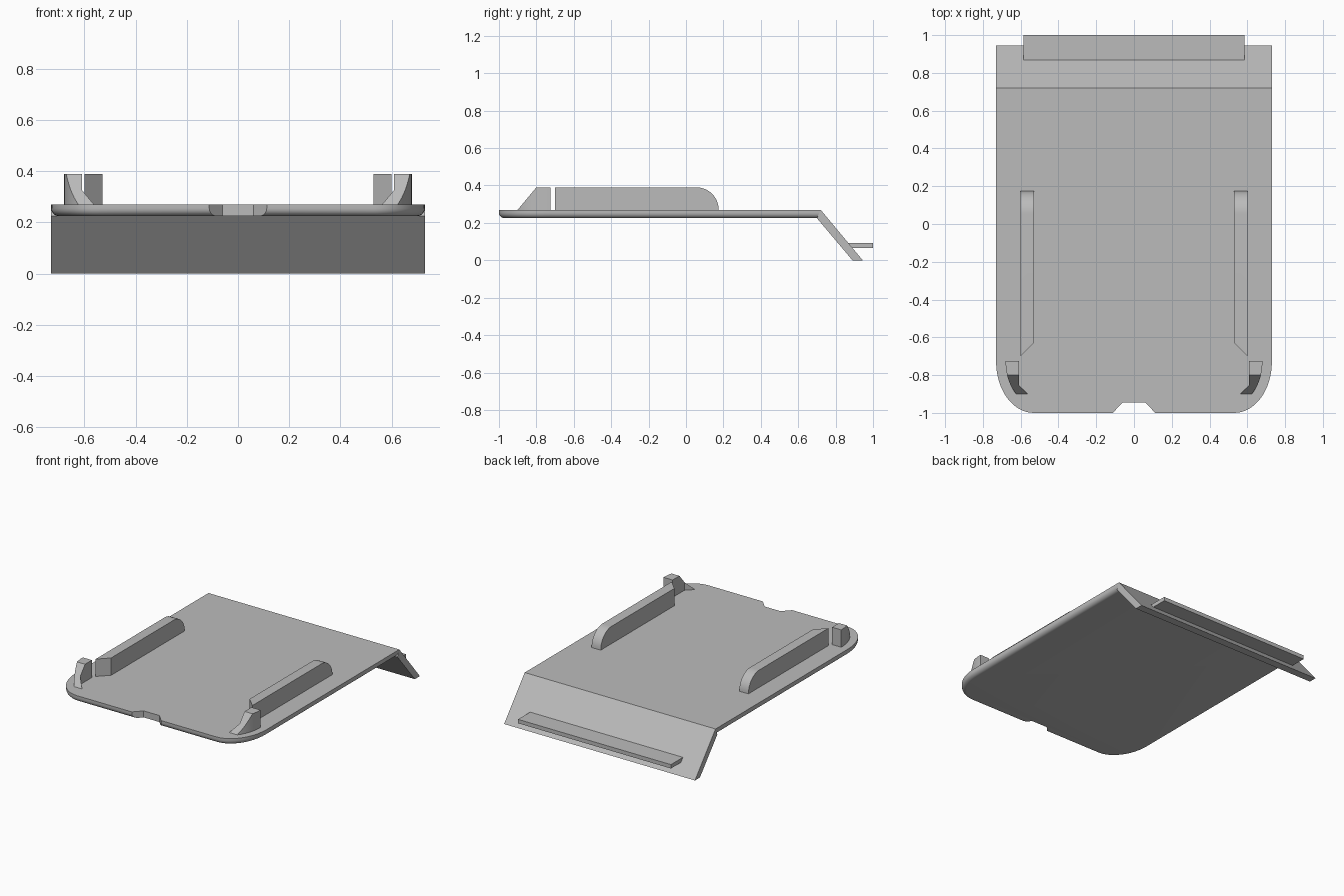
import bpy, bmesh
from math import sin, cos, pi, radians, sqrt
from mathutils import Vector

if "Cube" in bpy.data.objects:
    bpy.data.objects.remove(bpy.data.objects["Cube"], do_unlink=True)

grey = bpy.data.materials.new("plain grey")
grey.use_nodes = True
colour = (0.5, 0.5, 0.5, 1)
grey.diffuse_color = colour
grey.node_tree.nodes["Principled BSDF"].inputs["Base Color"].default_value = colour

BOTTOM, TOP, RAIL_TOP = 0.225, 0.27, 0.39
HALF, BEND = 0.73, 0.72


def prism(points, offset):
    """Extrude a closed 3D outline by an offset vector."""
    bm = bmesh.new()
    face = bm.faces.new([bm.verts.new(p) for p in points])
    new = bmesh.ops.extrude_face_region(bm, geom=[face])["geom"]
    bmesh.ops.translate(bm, vec=offset,
                        verts=[g for g in new if isinstance(g, bmesh.types.BMVert)])
    bmesh.ops.recalc_face_normals(bm, faces=bm.faces)
    return bm


def finish(bm, name):
    mesh = bpy.data.meshes.new(name)
    bm.to_mesh(mesh)
    bm.free()
    mesh.materials.append(grey)
    obj = bpy.data.objects.new(name, mesh)
    bpy.context.collection.objects.link(obj)
    return obj


def smooth(obj):
    bpy.ops.object.select_all(action='DESELECT')
    obj.select_set(True)
    bpy.context.view_layer.objects.active = obj
    bpy.ops.object.shade_smooth_by_angle(angle=radians(30))


def mirrored(bm, name):
    """Make the left part as built and the right part mirrored."""
    other = bm.copy()
    bmesh.ops.scale(other, vec=(-1, 1, 1), verts=other.verts)
    bmesh.ops.reverse_faces(other, faces=other.faces)
    for side, part in (("left", bm), ("right", other)):
        smooth(finish(part, side + "_" + name))


# Base plate with rounded front corners and softened lower rim
arc = [(0.53 + 0.2 * cos(a), -0.73 - 0.27 * sin(a))
       for a in (i * pi / 32 for i in range(17))]
outline = [(HALF, BEND)] + arc + [(-x, y) for x, y in reversed(arc)] + [(-HALF, BEND)]
bm = prism([(x, y, BOTTOM) for x, y in outline], (0, 0, TOP - BOTTOM))
for v in bm.verts:
    if v.co.y > 0.7 and v.co.z < TOP - 0.01:
        v.co.y = BEND - 0.02
rim = [e for e in bm.edges if all(v.co.z < TOP - 0.01 for v in e.verts)
       and not all(v.co.y > 0.6 for v in e.verts)]
bmesh.ops.bevel(bm, geom=rim, offset=0.03, segments=5, profile=0.5,
                affect='EDGES', clamp_overlap=True)
plate = finish(bm, "base_plate")

# Tapered notch in the front edge
notch = finish(prism([(x, y, 0.1) for x, y in
                      ((-0.16, -1.05), (0.16, -1.05), (0.06, -0.945), (-0.06, -0.945))],
                     (0, 0, 0.3)), "notch_cutter")
cut = plate.modifiers.new("notch", 'BOOLEAN')
cut.operation = 'DIFFERENCE'
cut.object = notch
notch.hide_render = True
bpy.context.view_layer.update()
plate_eval = plate.evaluated_get(bpy.context.evaluated_depsgraph_get())
plate_mesh = bpy.data.meshes.new_from_object(plate_eval)
plate.modifiers.clear()
plate.data = plate_mesh
bpy.data.objects.remove(notch, do_unlink=True)
smooth(plate)

# Sloping rear flap
finish(prism([(-HALF, y, z) for y, z in
              ((BEND, TOP), (0.945, 0), (0.89, 0), (BEND - 0.02, BOTTOM))],
             (2 * HALF, 0, 0)), "rear_flap")

# Ledge on the flap
finish(prism([(-0.585, y, z) for y, z in
              ((0.86, 0.065), (1, 0.065), (1, 0.092), (0.86, 0.092))],
             (1.17, 0, 0)), "rear_ledge")

# Side rails: rounded at the back, mitred at the front
R = RAIL_TOP - TOP
profile = [(-0.70, TOP), (-0.70, RAIL_TOP)]
profile += [(0.175 - R + R * sin(a), TOP + R * cos(a))
            for a in (i * pi / 24 for i in range(13))]
bm = prism([(0.53, y, z) for y, z in profile], (0.07, 0, 0))
for v in bm.verts:
    if v.co.x < 0.56 and v.co.y < -0.65:
        v.co.y = -0.63
mirrored(bm, "side_rail")

# Corner posts: curved outside, ramped toward the front
ys = [-0.725 - 0.175 * i / 8 for i in range(9)]
plan = [(0.61, ys[0])]
plan += [(0.53 + 0.15 * sqrt(1 - ((y + 0.725) / 0.225) ** 2), y) for y in ys]
plan += [(0.563, -0.9), (0.61, -0.853)]
bm = prism([(x, y, TOP) for x, y in plan], (0, 0, R))
bmesh.ops.bisect_plane(bm, geom=bm.verts[:] + bm.edges[:] + bm.faces[:],
                       plane_co=(0, -0.8, RAIL_TOP),
                       plane_no=Vector((0, -R, 0.1)).normalized(), clear_outer=True)
bmesh.ops.holes_fill(bm, edges=[e for e in bm.edges if e.is_boundary], sides=0)
bmesh.ops.recalc_face_normals(bm, faces=bm.faces)
mirrored(bm, "corner_post")
